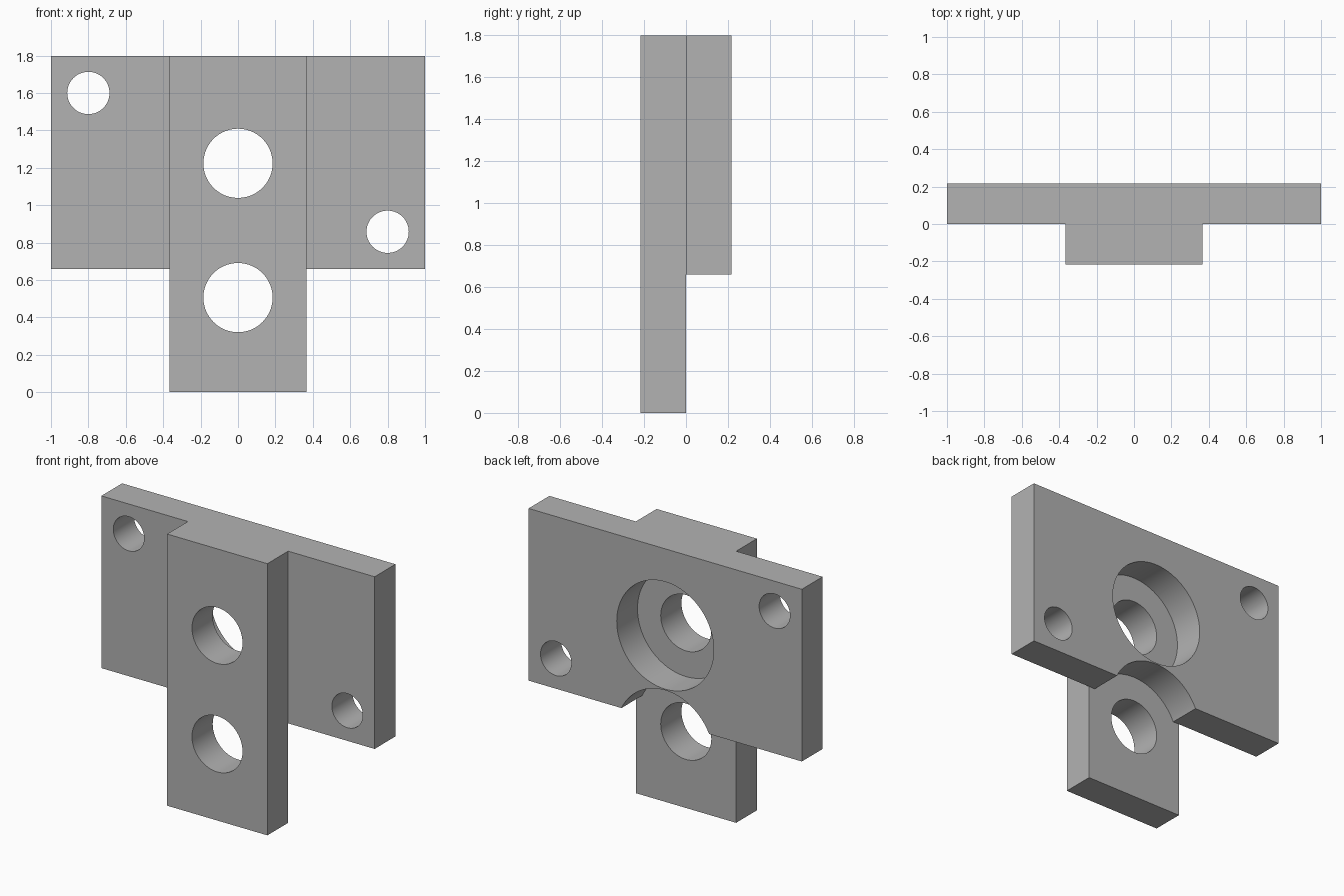
import bpy
import bmesh
from math import radians
from mathutils import Matrix, Vector

if "Cube" in bpy.data.objects:
    bpy.data.objects.remove(bpy.data.objects["Cube"], do_unlink=True)

TOP = 1.797
DEPTH = 0.217          # thickness of each of the two layers
PLATE_BOTTOM = 0.658
STEM_HALF = 0.367
BORE_HEIGHTS = (1.224, 0.506)

grey = bpy.data.materials.new("plain grey")
grey.use_nodes = True
colour = (0.448, 0.448, 0.448, 1)
grey.diffuse_color = colour
grey.node_tree.nodes["Principled BSDF"].inputs["Base Color"].default_value = colour


def add_object(name, bm):
    mesh = bpy.data.meshes.new(name)
    bm.to_mesh(mesh)
    bm.free()
    mesh.materials.append(grey)
    obj = bpy.data.objects.new(name, mesh)
    bpy.context.collection.objects.link(obj)
    return obj


def box(name, low, high):
    low, high = Vector(low), Vector(high)
    bm = bmesh.new()
    bmesh.ops.create_cube(bm, size=1, matrix=Matrix.Translation((low + high) / 2)
                          @ Matrix.Diagonal((*(high - low), 1)))
    return add_object(name, bm)


def combine(obj, other, operation):
    mod = obj.modifiers.new(operation.lower(), "BOOLEAN")
    mod.operation = operation
    mod.solver = "EXACT"
    mod.object = other
    bpy.ops.object.select_all(action="DESELECT")
    bpy.context.view_layer.objects.active = obj
    obj.select_set(True)
    bpy.ops.object.modifier_apply(modifier=mod.name)
    bpy.data.objects.remove(other, do_unlink=True)


def drill(obj, x, z, radius):
    bm = bmesh.new()
    bmesh.ops.create_cone(bm, cap_ends=True, segments=96, radius1=radius,
                          radius2=radius, depth=1,
                          matrix=Matrix.Translation((x, 0, z))
                          @ Matrix.Rotation(radians(90), 4, "X"))
    cutter = add_object("hole_cutter", bm)
    cutter.hide_render = True
    combine(obj, cutter, "DIFFERENCE")


# Wide back plate with two wide recesses and two corner bolt holes
plate = box("back_plate", (-1, 0, PLATE_BOTTOM), (1, DEPTH, TOP))
for z in BORE_HEIGHTS:
    drill(plate, 0, z, 0.355)
drill(plate, -0.8, 1.6, 0.113)
drill(plate, 0.8, 0.858, 0.113)

# Narrow front stem with the two main holes
stem = box("front_stem", (-STEM_HALF, -DEPTH, 0), (STEM_HALF, 0, TOP))
for z in BORE_HEIGHTS:
    drill(stem, 0, z, 0.185)

# Join both layers into one solid bracket
combine(plate, stem, "UNION")
plate.name = "mounting_bracket"
bpy.ops.object.shade_smooth_by_angle(angle=radians(30))
